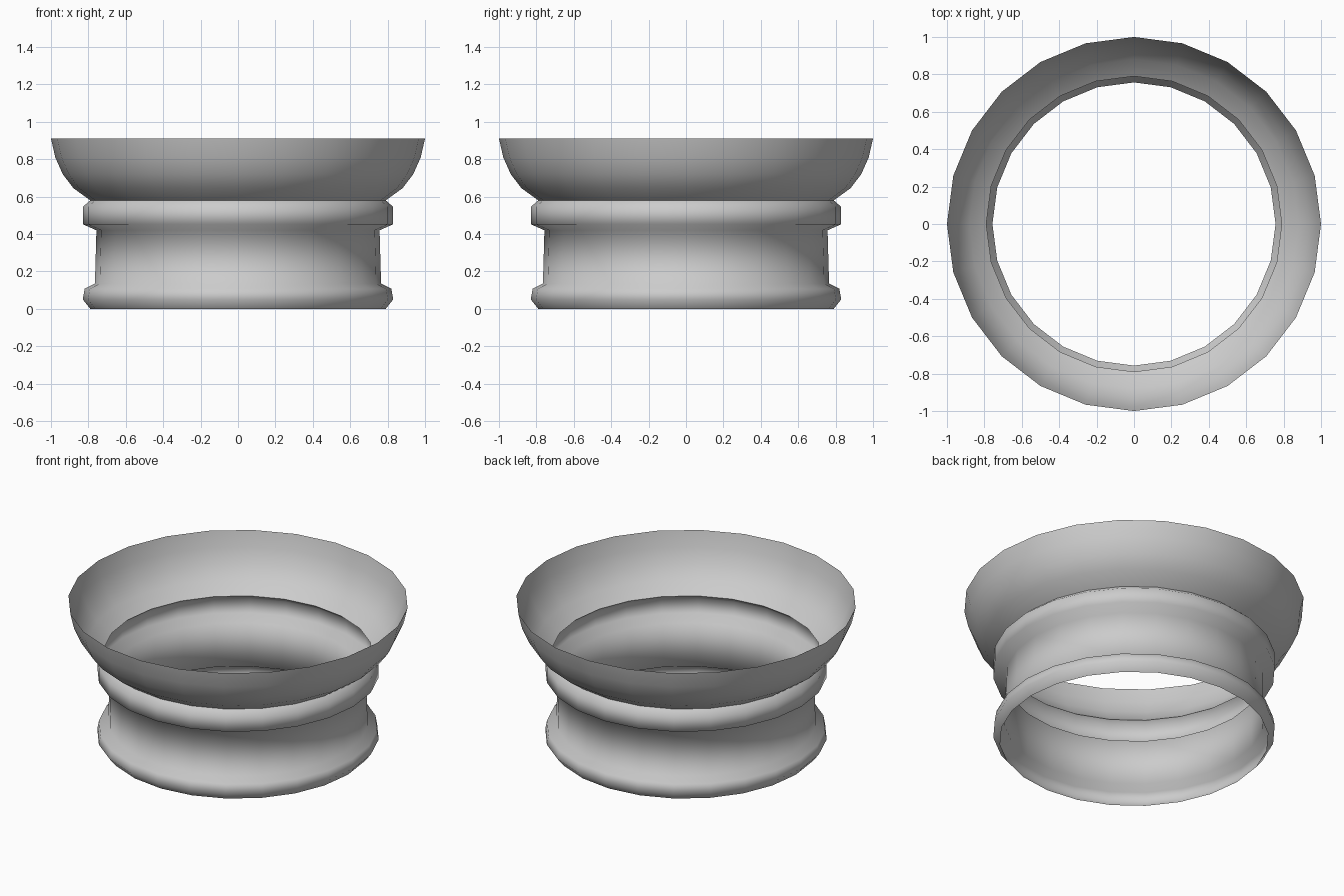
import bpy, bmesh, math

if "Cube" in bpy.data.objects:
    bpy.data.objects.remove(bpy.data.objects["Cube"])

SIDES = 24


def lathe(name, profile):
    """Spin an open (radius, height) profile round z as a thin shell."""
    bm = bmesh.new()
    rings = []
    for r, z in profile:
        rings.append([bm.verts.new((r * math.cos(2 * math.pi * i / SIDES),
                                    r * math.sin(2 * math.pi * i / SIDES), z))
                      for i in range(SIDES)])
    for low, high in zip(rings, rings[1:]):
        for i in range(SIDES):
            j = (i + 1) % SIDES
            bm.faces.new((low[i], low[j], high[j], high[i]))
    mesh = bpy.data.meshes.new(name)
    bm.to_mesh(mesh)
    bm.free()
    obj = bpy.data.objects.new(name, mesh)
    bpy.context.collection.objects.link(obj)
    bpy.ops.object.select_all(action='DESELECT')
    obj.select_set(True)
    bpy.context.view_layer.objects.active = obj
    bpy.ops.object.shade_smooth_by_angle(angle=math.radians(75))
    return obj


# Open collar: foot bead, straight neck, upper band, then flared bowl rim
lathe("flared_collar", [
    (0.79, 0.0), (0.83, 0.05), (0.82, 0.107),      # foot bead
    (0.765, 0.135), (0.757, 0.42),                 # neck
    (0.83, 0.452), (0.83, 0.545), (0.79, 0.58),    # upper band
    (0.88, 0.645), (0.937, 0.72), (0.977, 0.81), (1.0, 0.91),  # flared bowl
])
